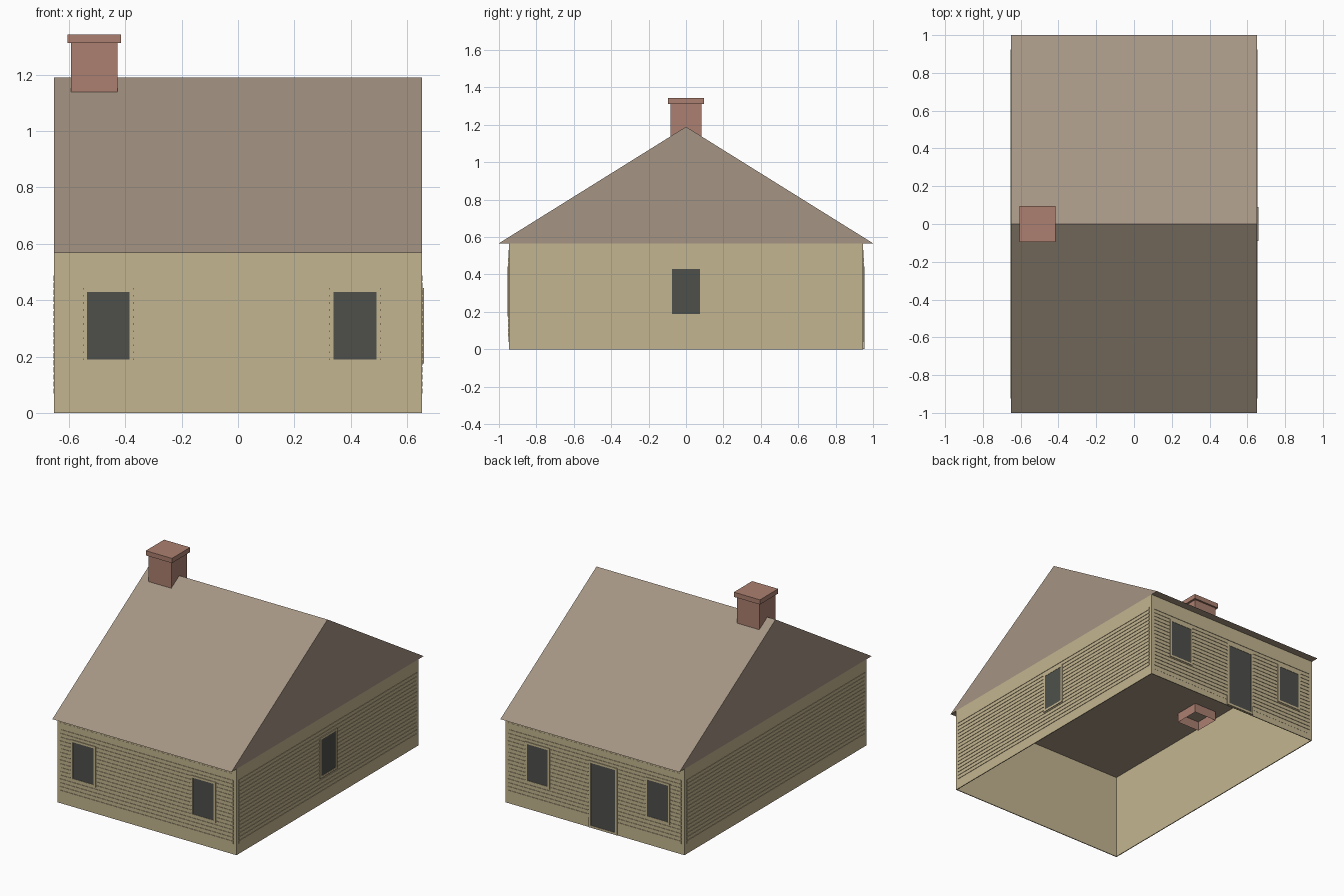
import bpy, bmesh
from math import pi
from mathutils import Matrix, Vector

if "Cube" in bpy.data.objects:
    bpy.data.objects.remove(bpy.data.objects["Cube"])


def material(name, rgb):
    mat = bpy.data.materials.new(name)
    mat.use_nodes = True
    lin = [((c / 255 + 0.055) / 1.055) ** 2.4 for c in rgb] + [1]
    mat.diffuse_color = lin
    mat.node_tree.nodes["Principled BSDF"].inputs["Base Color"].default_value = lin
    return mat


CREAM = material("cream siding", (196, 181, 144))
TAUPE = material("taupe roofing", (165, 149, 132))
BRICK = material("brick", (171, 128, 112))
DARK = material("dark glass", (78, 80, 75))

HX, HY, EAVE, RIDGE = 0.652, 0.947, 0.567, 1.19


def add_box(bm, lo, hi):
    """Add a box between two corners; return its vertices."""
    lo, hi = Vector(lo), Vector(hi)
    size = hi - lo
    mat = Matrix.Translation((lo + hi) / 2) @ Matrix.Diagonal((*size, 1))
    return bmesh.ops.create_cube(bm, size=1, matrix=mat)["verts"]


def drop_faces(bm, test):
    bmesh.ops.delete(bm, geom=[f for f in bm.faces if test(f)], context="FACES")


def finish(name, bm, mat, turn=Matrix()):
    bmesh.ops.transform(bm, matrix=turn, verts=bm.verts)
    mesh = bpy.data.meshes.new(name)
    bm.to_mesh(mesh)
    bm.free()
    mesh.materials.append(mat)
    obj = bpy.data.objects.new(name, mesh)
    bpy.context.collection.objects.link(obj)
    return obj


def side(angle, distance):
    """Frame for a wall: local x along it, local -y outward."""
    return Matrix.Rotation(angle, 4, "Z") @ Matrix.Translation((0, -distance, 0))


# Open-bottomed wall shell
bm = bmesh.new()
add_box(bm, (-HX, -HY, 0), (HX, HY, EAVE))
drop_faces(bm, lambda f: abs(f.normal.z) > 0.5)
walls = finish("walls", bm, CREAM)
shell = walls.modifiers.new("thickness", "SOLIDIFY")
shell.thickness = 0.008
shell.offset = -1

# Gable roof: triangular profile extruded along the ridge
bm = bmesh.new()
profile = [bm.verts.new((-HX, y, z)) for y, z in ((-1, EAVE), (1, EAVE), (0, RIDGE))]
face = bm.faces.new(profile)
ext = bmesh.ops.extrude_face_region(bm, geom=[face])["geom"]
bmesh.ops.translate(bm, vec=(2 * HX, 0, 0),
                    verts=[v for v in ext if isinstance(v, bmesh.types.BMVert)])
bmesh.ops.recalc_face_normals(bm, faces=bm.faces)
finish("roof", bm, TAUPE)

# Chimney: hollow stack passing through the ceiling, with a wider cap
CX = -0.51
bm = bmesh.new()
add_box(bm, (CX - 0.082, -0.083, 0.505), (CX + 0.082, 0.083, 1.32))
drop_faces(bm, lambda f: f.normal.z < -0.5)
finish("chimney_stack", bm, BRICK)
bm = bmesh.new()
add_box(bm, (CX - 0.095, -0.095, 1.312), (CX + 0.095, 0.095, 1.343))
finish("chimney_cap", bm, BRICK)


# Horizontal siding boards on each wall, with narrow gaps between them
def siding(name, frame, half, panel):
    bm = bmesh.new()
    base = 0
    if panel:
        base = 0.001
        add_box(bm, (-half, -base, 0.04), (half, 0.002, 0.53))
    for i in range(17):
        z = 0.068 + i * 0.025
        add_box(bm, (-half, -base - 0.003, z), (half, 0.002, z + 0.019))
    finish(name, bm, CREAM, frame)


# Window or door: four frame bars around a dark pane
def opening(name, frame, x0, x1, z0, z1, bar=0.014):
    bm = bmesh.new()
    add_box(bm, (x0, -0.008, z0), (x0 + bar, 0, z1))
    add_box(bm, (x1 - bar, -0.008, z0), (x1, 0, z1))
    add_box(bm, (x0 + bar, -0.008, z1 - bar), (x1 - bar, 0, z1))
    add_box(bm, (x0 + bar, -0.008, z0), (x1 - bar, 0, z0 + bar))
    finish(name + "_frame", bm, CREAM, frame)
    bm = bmesh.new()
    add_box(bm, (x0 + bar, -0.006, z0 + bar), (x1 - bar, 0, z1 - bar))
    finish(name + "_pane", bm, DARK, frame)


front, back = side(0, HY), side(pi, HY)
left, right = side(pi / 2, HX), side(-pi / 2, HX)

siding("front_siding", front, 0.63, True)
siding("back_siding", back, 0.63, True)
siding("left_siding", left, 0.925, False)
siding("right_siding", right, 0.925, False)

# Paired windows front and back, one window on the left wall, back door
for label, frame, sign in (("front", front, 1), ("back", back, -1)):
    for i, x in enumerate((-0.46, 0.415)):
        c = x * sign
        opening(f"{label}_window_{i + 1}", frame, c - 0.09, c + 0.09, 0.175, 0.443)
opening("left_window", left, -0.09, 0.09, 0.175, 0.443)
opening("back_door", back, -0.04, 0.166, 0.003, 0.443)
